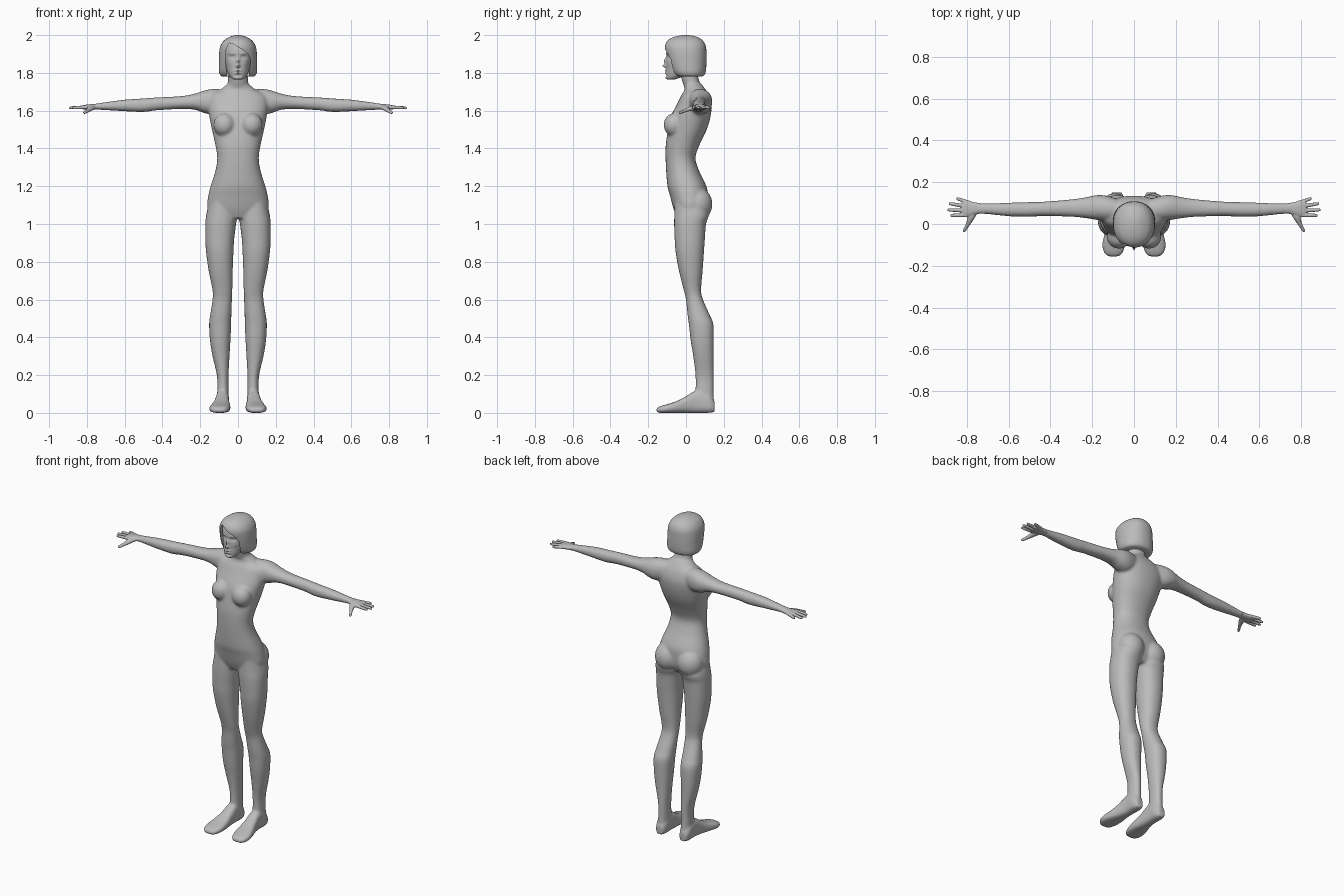
import bpy, bmesh, math
from mathutils import Vector, Matrix

grey = bpy.data.materials.new("plain grey")
grey.diffuse_color = (0.5, 0.5, 0.5, 1)


def spline(rows, steps):
    """Smoothly resample a list of ring rows."""
    out = []
    for i in range(len(rows) - 1):
        a, b, c, d = (rows[max(0, min(len(rows) - 1, i + k))] for k in (-1, 0, 1, 2))
        for s in range(steps):
            t = s / steps
            out.append([0.5 * (2 * q + (r - p) * t + (2 * p - 5 * q + 4 * r - u) * t * t
                        + (3 * q - p - 3 * r + u) * t ** 3) for p, q, r, u in zip(a, b, c, d)])
    return out + [list(rows[-1])]


def loft(bm, rows, axis="z", side=1, segs=32, steps=4, power=2.2):
    """Rows are (position, a0, a1, b0, b1): superellipse rings along an axis."""
    rings = []
    for p, a0, a1, b0, b1 in spline(rows, steps):
        ring = []
        for k in range(segs):
            t = 2 * math.pi * k / segs
            c, s = math.cos(t), math.sin(t)
            a = (a0 + a1) / 2 + (a1 - a0) / 2 * math.copysign(abs(c) ** (2 / power), c)
            b = (b0 + b1) / 2 + (b1 - b0) / 2 * math.copysign(abs(s) ** (2 / power), s)
            x, y, z = {"x": (p, a, b), "y": (a, p, b), "z": (a, b, p)}[axis]
            ring.append(bm.verts.new((x * side, y, z)))
        rings.append(ring)
    faces = [bm.faces.new((r[k], r[(k + 1) % segs], q[(k + 1) % segs], q[k]))
             for r, q in zip(rings, rings[1:]) for k in range(segs)]
    faces += [bm.faces.new(rings[0]), bm.faces.new(rings[-1])]
    bmesh.ops.recalc_face_normals(bm, faces=faces)


def ball(bm, center, radii):
    m = Matrix.Translation(center) @ Matrix.Diagonal((*radii, 1))
    bmesh.ops.create_uvsphere(bm, u_segments=32, v_segments=20, radius=1, matrix=m)


def finish(bm, name, voxel=0, smooth=0, angle=60):
    me = bpy.data.meshes.new(name)
    bm.to_mesh(me)
    bm.free()
    me.materials.append(grey)
    ob = bpy.data.objects.new(name, me)
    bpy.context.collection.objects.link(ob)
    bpy.ops.object.select_all(action="DESELECT")
    bpy.context.view_layer.objects.active = ob
    ob.select_set(True)
    if voxel:
        r = ob.modifiers.new("merge", "REMESH")
        r.mode, r.voxel_size = "VOXEL", voxel
        bpy.ops.object.modifier_apply(modifier="merge")
    if smooth:
        s = ob.modifiers.new("soften", "SMOOTH")
        s.factor, s.iterations = 0.5, smooth
        bpy.ops.object.modifier_apply(modifier="soften")
    bpy.ops.object.shade_smooth_by_angle(angle=math.radians(angle))
    return ob


# Torso and neck: (z, half width, front y, back y)
TORSO = [(1.03, .10, -.045, .085), (1.08, .16, -.066, .11), (1.15, .157, -.085, .115),
         (1.2, .145, -.098, .108), (1.28, .12, -.105, .07), (1.35, .11, -.108, .05),
         (1.42, .12, -.107, .072), (1.5, .138, -.095, .11), (1.57, .152, -.08, .13),
         (1.63, .16, -.05, .135), (1.68, .15, -.025, .122), (1.71, .095, -.008, .105),
         (1.74, .058, -.012, .082)]
NECK = [(1.66, .06, .0, .105), (1.71, .056, -.005, .092), (1.75, .053, -.018, .072),
        (1.80, .052, -.03, .06), (1.84, .05, -.03, .055)]
ARM = [(.05, .02, .11, 1.6, 1.71), (.13, .015, .135, 1.58, 1.715), (.18, .02, .138, 1.588, 1.706),
       (.23, .028, .128, 1.605, 1.69), (.30, .035, .118, 1.609, 1.677), (.43, .038, .107, 1.602, 1.67),
       (.5, .035, .105, 1.593, 1.665), (.6, .037, .102, 1.597, 1.658), (.7, .047, .098, 1.603, 1.645),
       (.765, .048, .1, 1.607, 1.635)]
LEG = [(1.13, .02, .15, -.06, .10), (1.05, .004, .168, -.062, .12), (1.0, .01, .173, -.063, .106),
       (.92, .02, .173, -.06, .1), (.85, .024, .169, -.055, .095), (.75, .028, .155, -.037, .088),
       (.65, .03, .135, -.012, .08), (.6, .032, .135, 0, .09), (.52, .035, .147, .008, .125),
       (.47, .036, .153, .015, .145), (.38, .04, .148, .025, .147), (.3, .045, .135, .038, .146),
       (.2, .05, .112, .05, .146), (.12, .05, .11, .05, .146), (.06, .05, .112, .04, .148),
       (.01, .055, .108, .05, .144)]
FOOT = [(.152, .06, .105, .004, .06), (.12, .047, .117, 0, .1), (.06, .047, .117, 0, .12),
        (0, .045, .127, 0, .088), (-.05, .04, .142, 0, .062), (-.1, .042, .152, 0, .046),
        (-.14, .055, .142, 0, .034), (-.157, .078, .118, .003, .022)]

bm = bmesh.new()
for rows in (TORSO, NECK):
    loft(bm, [(z, -w, w, f, b) for z, w, f, b in rows], segs=48)
for s in (-1, 1):
    loft(bm, ARM, "x", s)
    loft(bm, LEG, "z", s)
    loft(bm, FOOT, "y", s, power=2.8)
    ball(bm, (s * .072, -.062, 1.525), (.058, .056, .062))   # bust
    ball(bm, (s * .078, .062, 1.105), (.08, .078, .088))     # seat
finish(bm, "body", voxel=.0075, smooth=5)

# Hands: palm, four fingers, thumb
PALM = [(.735, .05, .1, 1.606, 1.637), (.77, .042, .105, 1.605, 1.635), (.8, .032, .116, 1.605, 1.632),
        (.823, .035, .115, 1.608, 1.628)]
THUMB = [(.065, .745, .785, 1.607, 1.63), (.03, .762, .797, 1.6, 1.625), (0, .782, .805, 1.592, 1.612),
         (-.03, .802, .82, 1.583, 1.598), (-.038, .807, .817, 1.585, 1.594)]
FINGERS = [(.107, .85, .123), (.085, .886, .098), (.064, .894, .068), (.042, .88, .041)]
for s, label in ((-1, "right_hand"), (1, "left_hand")):
    bm = bmesh.new()
    loft(bm, PALM, "x", s)
    loft(bm, THUMB, "y", s, segs=16)
    for y, tip, ty in FINGERS:
        rows = []
        for t, r in ((0, .0095), (.5, .009), (.9, .0075), (1, .004)):
            cy = y + (ty - y) * t
            rows.append((.805 + (tip - .805) * t, cy - r, cy + r, 1.618 - .003 * t - r, 1.618 - .003 * t + r))
        loft(bm, rows, "x", s, segs=16)
    finish(bm, label, voxel=.003, smooth=3)

# Head with sculpted features: (x, z, spread x, spread z, push along y)
HEAD = [(1.764, .02, -.096, -.06), (1.772, .034, -.104, -.035), (1.79, .048, -.106, .01),
        (1.815, .06, -.105, .05), (1.85, .068, -.104, .07), (1.89, .074, -.104, .08),
        (1.925, .076, -.102, .085), (1.96, .06, -.085, .07), (1.985, .03, -.04, .04)]
FEATURES = [(0, 1.837, .009, .009, -.02), (0, 1.862, .008, .016, -.013),      # nose
            (0, 1.812, .017, .0045, -.007), (0, 1.799, .014, .0045, -.007),   # lips
            (0, 1.785, .02, .006, .004), (0, 1.772, .016, .008, -.004)]       # chin
for s in (-1, 1):
    FEATURES += [(s * .03, 1.884, .016, .009, .011), (s * .03, 1.884, .009, .005, -.006),   # eyes
                 (s * .03, 1.903, .02, .006, -.003), (s * .042, 1.85, .016, .014, -.003)]   # brows, cheeks
bm = bmesh.new()
loft(bm, [(z, -w, w, f, b) for z, w, f, b in HEAD], segs=128, steps=9, power=2.1)
for v in bm.verts:
    if v.co.y < -.02:
        x, z = v.co.x, v.co.z
        v.co.y += sum(d * math.exp(-((x - fx) / sx) ** 2 - ((z - fz) / sz) ** 2)
                      for fx, fz, sx, sz, d in FEATURES)
finish(bm, "head")

# Bobbed hair with a side-parted opening for the face
HAIR = [(1.782, .086, -.05, .088), (1.79, .095, -.066, .098), (1.81, .101, -.08, .105),
        (1.85, .101, -.096, .108), (1.9, .1, -.108, .108), (1.94, .094, -.112, .105),
        (1.97, .076, -.098, .09), (1.988, .05, -.07, .065), (1.997, .026, -.035, .035),
        (2.0, .008, -.01, .012)]
bm = bmesh.new()
loft(bm, [(z, -w, w, f, b) for z, w, f, b in HAIR], segs=64, steps=5)
hair = finish(bm, "hair")

OPENING = [(-.062, 1.7), (-.06, 1.8), (-.067, 1.87), (-.062, 1.925), (-.048, 1.958), (-.03, 1.955),
           (.0, 1.937), (.03, 1.92), (.054, 1.9), (.067, 1.87), (.06, 1.8), (.062, 1.7)]
bm = bmesh.new()
face = bm.faces.new([bm.verts.new((x, -.3, z)) for x, z in OPENING])
ext = bmesh.ops.extrude_face_region(bm, geom=[face])
bmesh.ops.translate(bm, vec=Vector((0, .27, 0)),
                    verts=[g for g in ext["geom"] if isinstance(g, bmesh.types.BMVert)])
bmesh.ops.recalc_face_normals(bm, faces=bm.faces)
cutter = finish(bm, "face_opening_cutter")
cut = hair.modifiers.new("opening", "BOOLEAN")
cut.operation, cut.solver, cut.object = "DIFFERENCE", "EXACT", cutter
bpy.context.view_layer.objects.active = hair
bpy.ops.object.modifier_apply(modifier="opening")
bpy.data.objects.remove(cutter)
bpy.ops.object.select_all(action="DESELECT")
hair.select_set(True)
bpy.ops.object.shade_smooth_by_angle(angle=math.radians(40))
